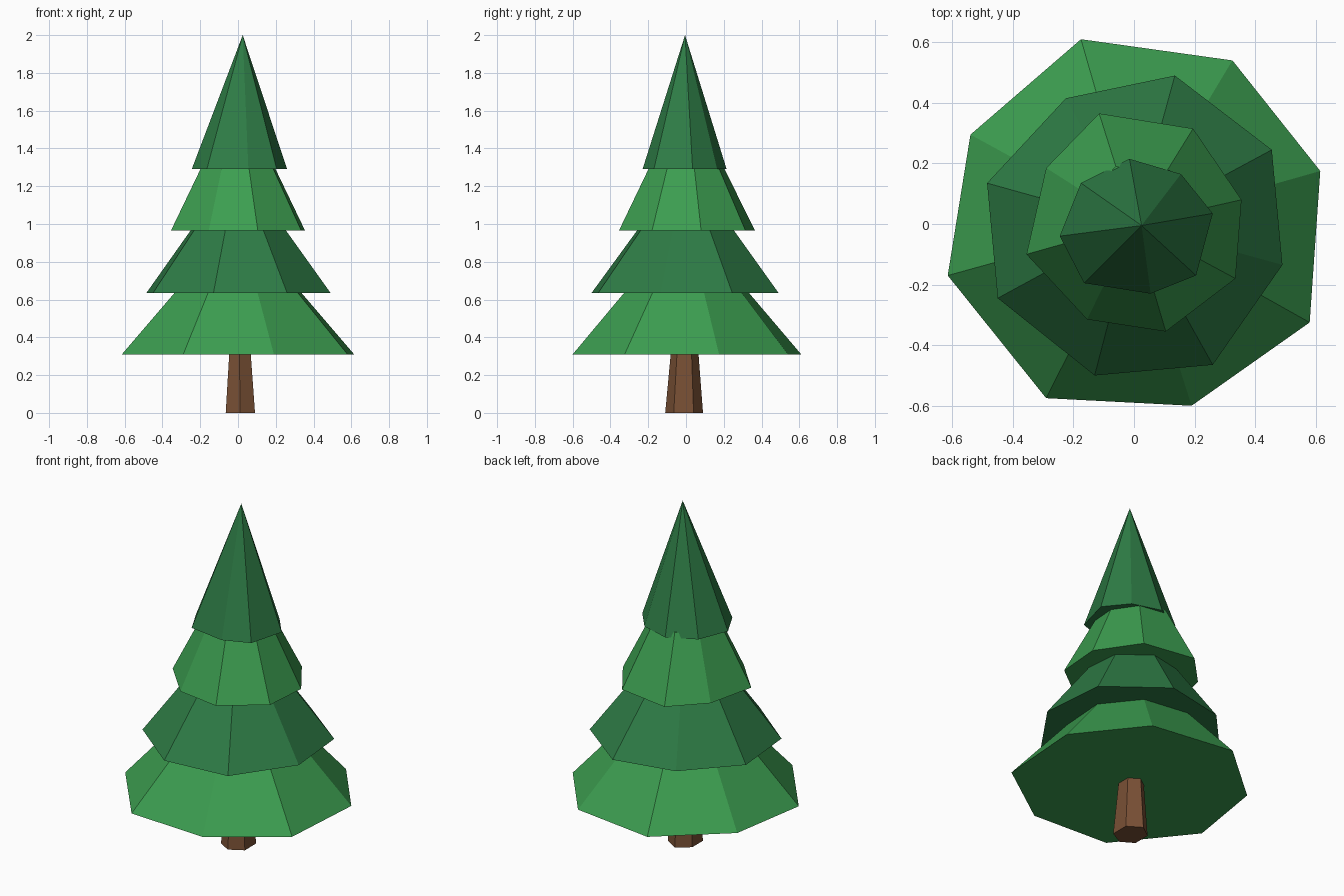
import bpy, bmesh

if "Cube" in bpy.data.objects:
    bpy.data.objects.remove(bpy.data.objects["Cube"])


def material(name, rgb):
    m = bpy.data.materials.new(name)
    m.diffuse_color = (*rgb, 1)
    m.use_nodes = True
    m.node_tree.nodes["Principled BSDF"].inputs["Base Color"].default_value = m.diffuse_color
    return m


light = material("light_green", (0.045, 0.34, 0.08))
dark = material("dark_green", (0.027, 0.20, 0.06))
bark = material("bark", (0.19, 0.08, 0.035))


def taper(name, outline, z0, z1, scale, mat, tip=(0, 0)):
    """Closed prism from an outline, shrunk towards tip at the top (scale 0 = cone)."""
    bm = bmesh.new()
    low = [bm.verts.new((x, y, z0)) for x, y in outline]
    n = len(low)
    bm.faces.new(low)
    if scale:
        high = [bm.verts.new((tip[0] + (x - tip[0]) * scale,
                              tip[1] + (y - tip[1]) * scale, z1)) for x, y in outline]
        bm.faces.new(high)
        for i in range(n):
            j = (i + 1) % n
            bm.faces.new((low[i], low[j], high[j], high[i]))
    else:
        apex = bm.verts.new((*tip, z1))
        for i in range(n):
            bm.faces.new((low[i], low[(i + 1) % n], apex))
    bmesh.ops.recalc_face_normals(bm, faces=bm.faces)
    me = bpy.data.meshes.new(name)
    bm.to_mesh(me)
    bm.free()
    me.materials.append(mat)
    bpy.context.collection.objects.link(bpy.data.objects.new(name, me))


# Hexagonal trunk
taper("trunk", [(0.01, -0.11), (0.09, -0.065), (0.09, 0.04), (0.01, 0.09),
                (-0.065, 0.035), (-0.065, -0.065)], 0, 0.33, 0.72, bark, (0.005, 0))

# Irregular eight-sided foliage tiers, bottom to top
taper("foliage_bottom", [(-0.175, 0.61), (0.325, 0.54), (0.615, 0.175), (0.58, -0.325),
                         (0.19, -0.60), (-0.29, -0.575), (-0.615, -0.17), (-0.54, 0.295)],
      0.31, 0.665, 0.505, light)
taper("foliage_lower", [(0.135, 0.49), (0.455, 0.245), (0.49, -0.135), (0.26, -0.465),
                        (-0.13, -0.50), (-0.45, -0.245), (-0.485, 0.135), (-0.225, 0.415)],
      0.635, 0.995, 0.475, dark)
taper("foliage_upper", [(-0.115, 0.365), (0.195, 0.315), (0.355, 0.08), (0.335, -0.18),
                        (0.105, -0.355), (-0.155, -0.315), (-0.355, -0.10), (-0.29, 0.185)],
      0.965, 1.32, 0.52, light)
taper("foliage_top", [(-0.015, 0.215), (0.155, 0.165), (0.26, 0.035), (0.205, -0.17),
                      (0.055, -0.23), (-0.165, -0.195), (-0.245, -0.04), (-0.175, 0.135)],
      1.29, 2.0, 0, dark, (0.025, -0.005))
